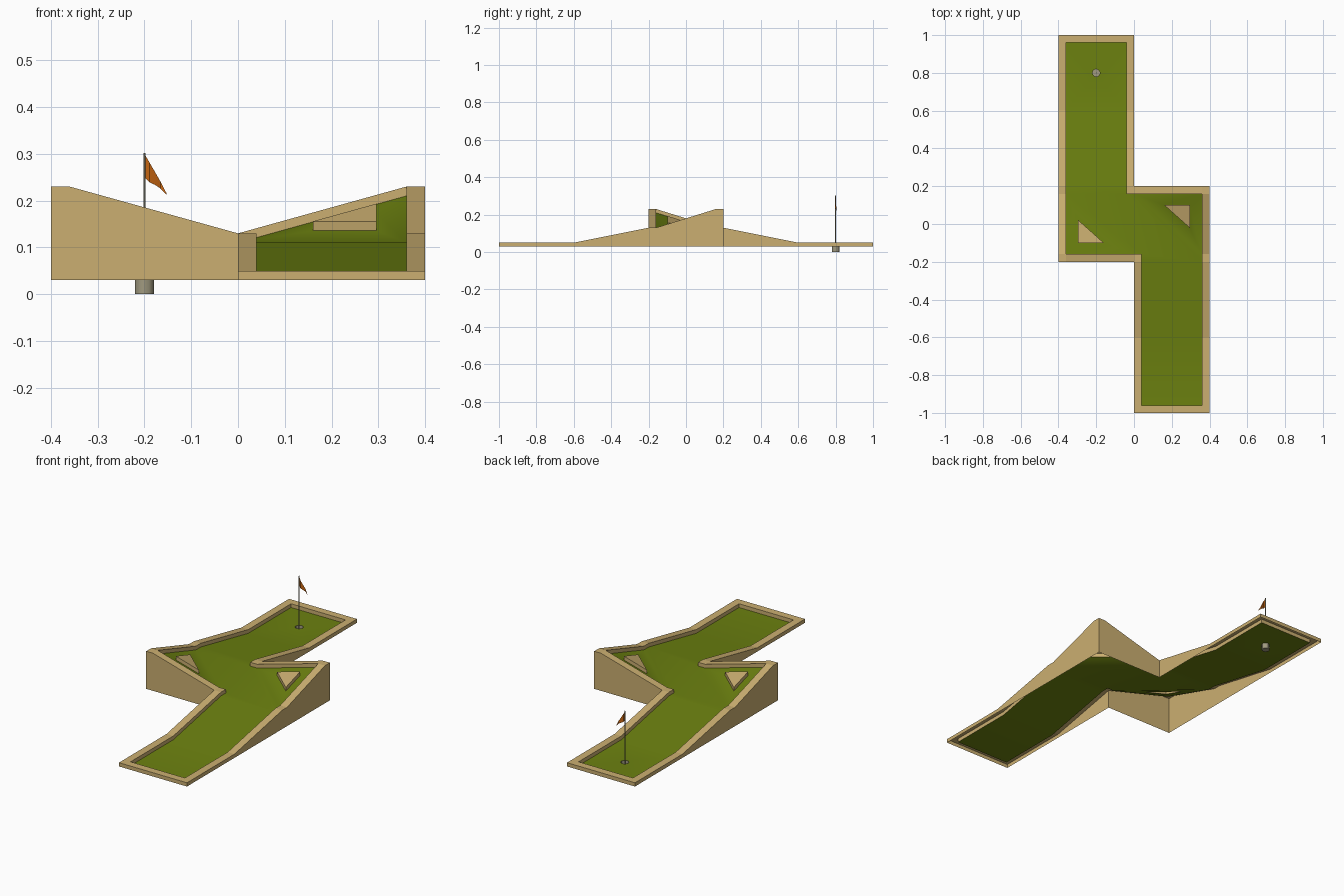
import bpy, bmesh, math

if "Cube" in bpy.data.objects:
    bpy.data.objects.remove(bpy.data.objects["Cube"])


def material(name, rgb):
    m = bpy.data.materials.new(name)
    m.diffuse_color = (*rgb, 1)
    m.use_nodes = True
    m.node_tree.nodes["Principled BSDF"].inputs["Base Color"].default_value = m.diffuse_color
    return m


WOOD = material("tan wood", (0.60, 0.43, 0.165))
GREEN = material("green turf", (0.15, 0.22, 0.005))
METAL = material("grey metal", (0.36, 0.33, 0.22))
ORANGE = material("orange cloth", (0.56, 0.13, 0.006))


def build(name, faces, mat, smooth=False, hole=None):
    """Make an object from faces given as lists of points, sharing equal points."""
    bm = bmesh.new()
    pool = {}

    def vert(p):
        key = tuple(round(c, 5) for c in p)
        if key not in pool:
            pool[key] = bm.verts.new(key)
        return pool[key]

    for f in faces:
        vs = list(dict.fromkeys(vert(p) for p in f))
        if len(vs) > 2:
            bm.faces.new(vs)
    if hole:  # an outer loop and an inner loop filled between
        edges = []
        for loop in hole:
            vs = [vert(p) for p in loop]
            for a, b in zip(vs, vs[1:] + vs[:1]):
                edges.append(bm.edges.get((a, b)) or bm.edges.new((a, b)))
        res = bmesh.ops.triangle_fill(bm, edges=edges, use_beauty=True, normal=(0, 0, 1))
        for g in res["geom"]:
            if isinstance(g, bmesh.types.BMFace):
                g.normal_update()
                if g.normal.z < 0:
                    g.normal_flip()
    me = bpy.data.meshes.new(name)
    bm.to_mesh(me)
    bm.free()
    me.materials.append(mat)
    ob = bpy.data.objects.new(name, me)
    bpy.context.collection.objects.link(ob)
    if smooth:
        bpy.ops.object.select_all(action='DESELECT')
        ob.select_set(True)
        bpy.context.view_layer.objects.active = ob
        bpy.ops.object.shade_smooth_by_angle(angle=math.radians(30))
    return ob


def turn(p):  # half turn about z: the course is point symmetric
    return (-p[0], -p[1]) + tuple(p[2:])


# Half of the rail: outer x, y, matching inner x, y, top height
half = [
    (0, -1, .04, -.96, .05), (.4, -1, .36, -.96, .05),
    (.4, -.6, .36, -.6, .05), (.4, -.2, .36, -.2, .13),
    (.4, -.16, .36, -.16, .13), (.4, .16, .36, .16, .23),
    (.4, .2, .36, .16, .23), (.36, .2, .36, .16, .23),
    (0, .2, 0, .16, .13), (0, .2, -.04, .16, .13),
    (0, .2, -.04, .2, .13), (0, .6, -.04, .6, .05),
]
rail = half + [(-a, -b, -c, -d, z) for a, b, c, d, z in half]

# Hollow border rail: outside, top and inside faces
faces = []
for s, e in zip(rail, rail[1:] + rail[:1]):
    o0, o1 = (s[0], s[1], s[4]), (e[0], e[1], e[4])
    i0, i1 = (s[2], s[3], s[4]), (e[2], e[3], e[4])
    b0, b1 = (*s[:2], .03), (*e[:2], .03)
    j0, j1 = (*s[2:4], s[4] - .02), (*e[2:4], e[4] - .02)
    faces += [(b0, b1, o1, o0), (o0, o1, i1, i0), (i0, i1, j1, j0)]
build("border_rail", faces, WOOD)


# Turf: lanes, ramps, level middle and two raised corners
def bank(x, y):
    return .11 + .1 * (x / .36 + (y - .16) / .32)


a, b, c = (.04, -.96, .03), (.36, -.96, .03), (.36, -.6, .03)
d, e, f = (.36, -.2, .11), (.36, -.16, .11), (.36, .16, .21)
g, h, i, j = (0, .16, .11), (-.04, .16, .11), (-.04, .2, .11), (-.04, .6, .03)
p, q, r = [(x, y, bank(x, y)) for x, y in ((.16, .10), (.296, -.021), (.296, .10))]
side = [(turn(j), c, d, turn(i)), (g, e, q, p), (e, f, r, q), (f, g, p, r)]
mid = [turn(i), d, e, g, h]
turf = side + [[turn(v) for v in s] for s in side]
turf += [mid + [turn(v) for v in mid], (a, b, c, turn(j))]
N = 12


def ring(rad, z):
    return [(-.2 + rad * math.cos(t * math.tau / N), .8 + rad * math.sin(t * math.tau / N), z)
            for t in range(N)]


build("turf", turf, GREEN, True,
      hole=([turn(a), turn(b), turn(c), j], ring(.02, .03)))

# Corner blocks: triangles raised above the banked turf
for name, tri in (("right_block", (p, q, r)), ("left_block", [turn(v) for v in (p, q, r)])):
    top = [(x, y, z + .02) for x, y, z in tri]
    sides = [(tri[k], tri[(k + 1) % 3], top[(k + 1) % 3], top[k]) for k in range(3)]
    build(name, sides + [top], WOOD)

# Cup under the turf
lo, hi = ring(.02, 0), ring(.02, .03)
build("cup", [(lo[k], lo[(k + 1) % N], hi[(k + 1) % N], hi[k]) for k in range(N)] + [lo[::-1]],
      METAL, True)

# Flag pole
lo, hi = ring(.0025, 0), ring(.0025, .302)
build("flag_pole", [(lo[k], lo[(k + 1) % N], hi[(k + 1) % N], hi[k]) for k in range(N)] + [hi],
      METAL, True)

# Waving pennant: x, y, top z, bottom z
strip = [(-.2, .8, .3, .25), (-.189, .796, .281, .239), (-.178, .799, .262, .234),
         (-.166, .804, .241, .226), (-.153, .801, .216, .213)]
build("pennant", [((s[0], s[1], s[3]), (t[0], t[1], t[3]), (t[0], t[1], t[2]), (s[0], s[1], s[2]))
                  for s, t in zip(strip, strip[1:])], ORANGE, True)
